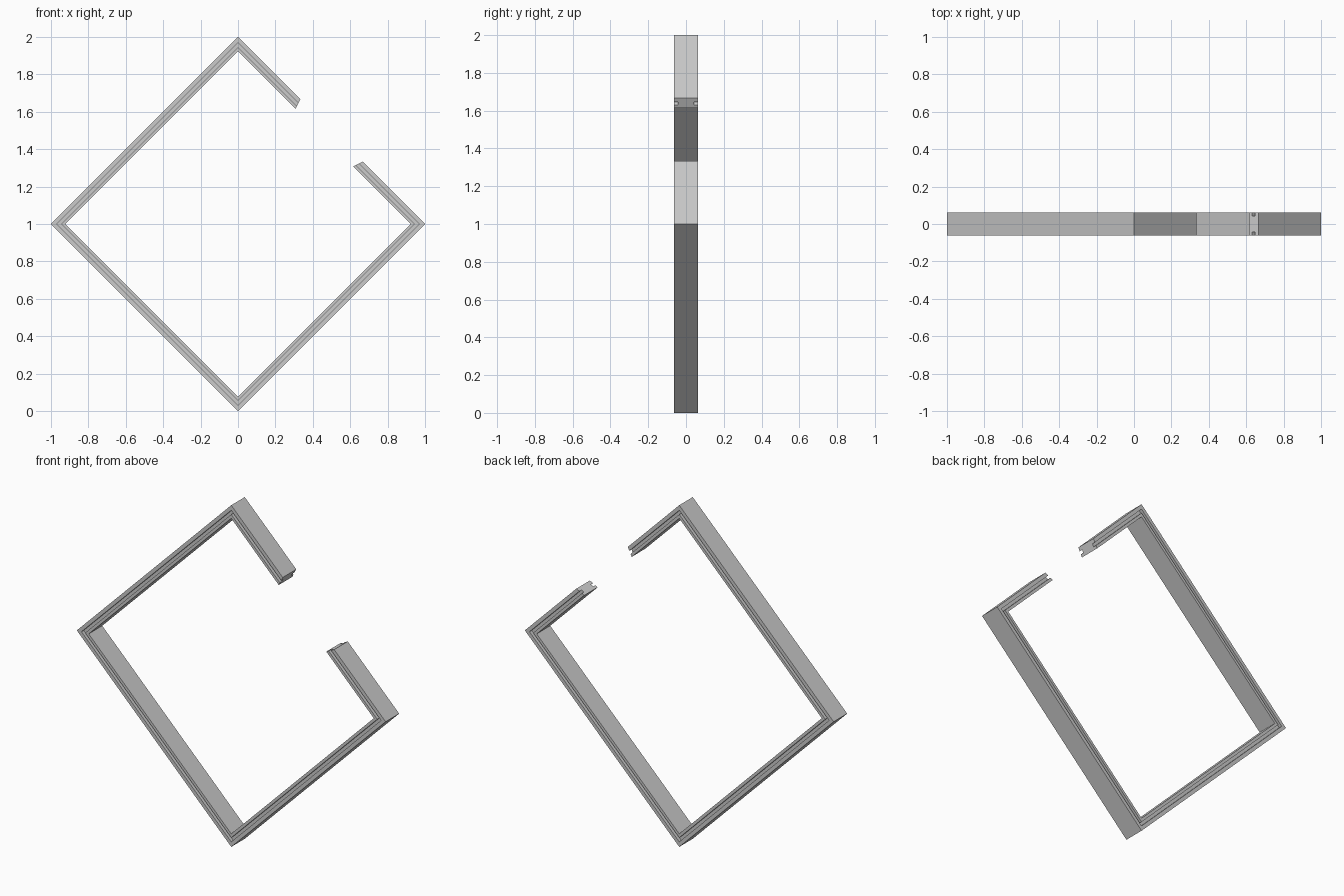
import bpy, bmesh

if "Cube" in bpy.data.objects:
    bpy.data.objects.remove(bpy.data.objects["Cube"])

# cross-section: (radial scale, y), one groove in the front and one in the back
INNER, G0, G1 = 0.923, 0.946, 0.97
HALF, DEPTH = 0.0625, 0.02
front = [(INNER, -HALF), (G0, -HALF), (G0, -HALF + DEPTH),
         (G1, -HALF + DEPTH), (G1, -HALF), (1.0, -HALF)]
profile = front + [(r, -y) for r, y in reversed(front)]

# open diamond path around its centre, with a gap in the upper right side
path = [(1/3, 2/3), (0, 1), (-1, 0), (0, -1), (1, 0), (2/3, 1/3)]

bm = bmesh.new()
rings = [[bm.verts.new((px * r, y, 1 + pz * r)) for r, y in profile] for px, pz in path]

# walls of the swept profile
n = len(profile)
for a, b in zip(rings, rings[1:]):
    for i in range(n):
        j = (i + 1) % n
        bm.faces.new((a[i], a[j], b[j], b[i]))

# end caps, cut along the radial direction
bm.faces.new(rings[0])
bm.faces.new(list(reversed(rings[-1])))
bmesh.ops.recalc_face_normals(bm, faces=bm.faces)

mesh = bpy.data.meshes.new("open_diamond_frame")
bm.to_mesh(mesh)
bm.free()
frame = bpy.data.objects.new("open_diamond_frame", mesh)
bpy.context.collection.objects.link(frame)
